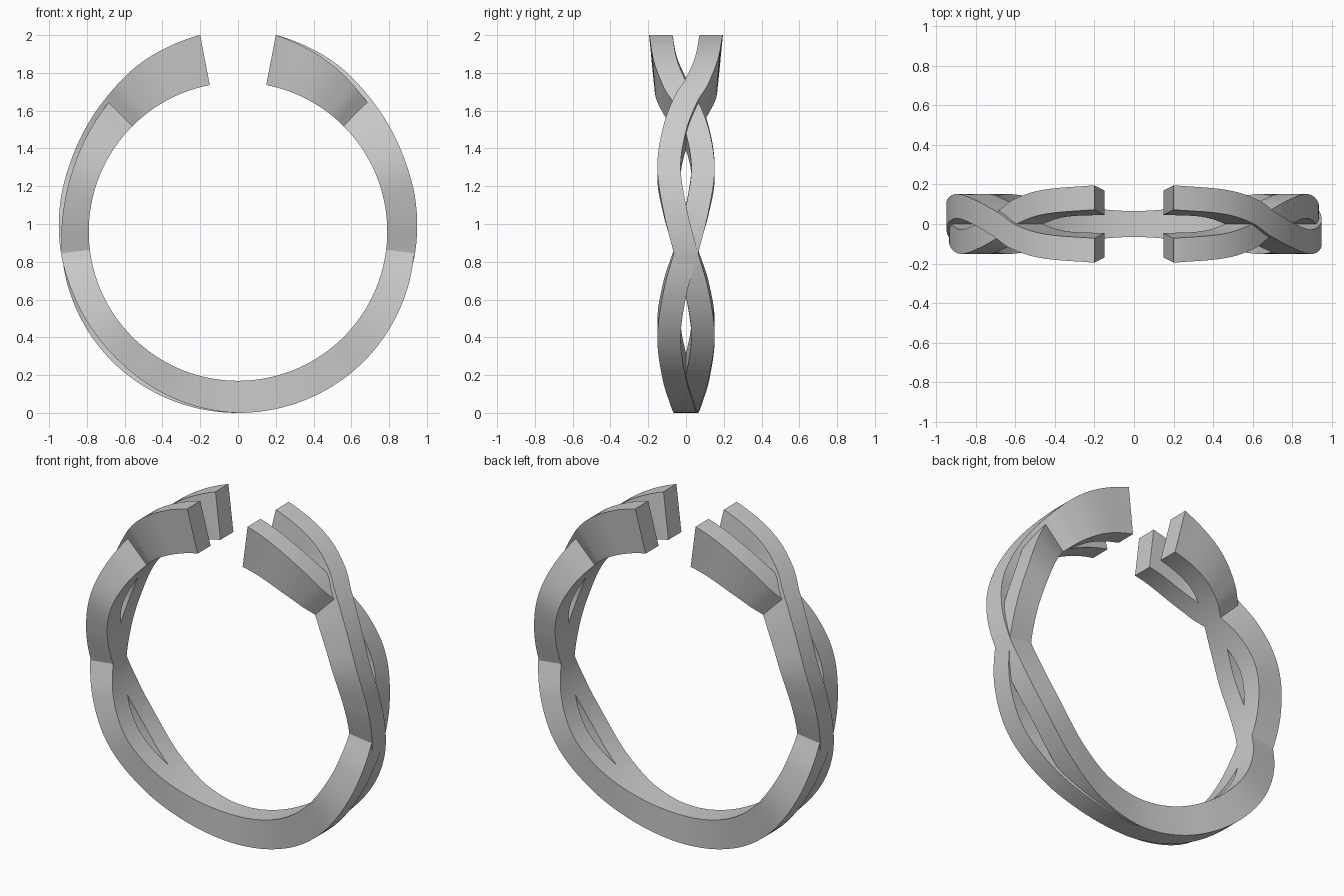
import bpy, bmesh, math

if "Cube" in bpy.data.objects:
    bpy.data.objects.remove(bpy.data.objects["Cube"])

CZ = 0.96          # centre height of the ring
R_IN = 0.79        # inner radius
END = 169.1        # half sweep in degrees, measured from the bottom

# keys: (degrees from bottom, value)
WEAVE = [(-18, .022), (0, .004), (18, .022), (36, .063), (54, .09), (70, .058), (83, 0),
         (97, -.058), (111, -.09), (124, -.06), (135, 0), (142.5, .058),
         (153, .103), (END, .121)]
OUT_RIGHT = [(0, .96), (20, .96), (45, .957), (70, .947), (83, .939), (100, .931),
             (115, .938), (135, .968), (150, 1.012), (END, 1.06)]
OUT_LEFT = [(0, .96), (20, .947), (45, .93), (70, .934), (83, .944), (100, .954),
            (115, .963), (135, .994), (150, 1.03), (END, 1.06)]


def sample(keys, t):
    """Smooth cubic interpolation through the keys."""
    n = len(keys)

    def slope(i):
        a, b = keys[max(i - 1, 0)], keys[min(i + 1, n - 1)]
        return (b[1] - a[1]) / (b[0] - a[0])
    i = 0
    while i < n - 2 and t > keys[i + 1][0]:
        i += 1
    (t0, v0), (t1, v1) = keys[i], keys[i + 1]
    h = t1 - t0
    u = (t - t0) / h
    return ((2*u**3 - 3*u**2 + 1) * v0 + (u**3 - 2*u**2 + u) * h * slope(i)
            + (3*u**2 - 2*u**3) * v1 + (u**3 - u**2) * h * slope(i + 1))


def strand(name, turn, steps=240):
    bm = bmesh.new()
    rings = []
    for k in range(steps + 1):
        phi = -END + 2 * END * k / steps
        a = abs(phi)
        y = -sample(WEAVE, a)
        r_out = sample(OUT_RIGHT if phi > 0 else OUT_LEFT, a)
        # widen where the band runs at a slant
        s = (sample(WEAVE, min(a + 1, END)) - sample(WEAVE, a - 1)) / (math.radians(2) * .88)
        w = .0615 * math.sqrt(1 + s * s)
        # the tips lean outwards
        lean = .013 * max(0, (a - 135) / (END - 135))
        sn, cs = math.sin(math.radians(phi)), math.cos(math.radians(phi))
        ring = []
        for r, yy in ((R_IN, y + lean - w), (r_out, y - lean - w),
                      (r_out, y - lean + w), (R_IN, y + lean + w)):
            ring.append(bm.verts.new((turn * r * sn, turn * yy, CZ - r * cs)))
        rings.append(ring)
    for p, q in zip(rings, rings[1:]):
        for j in range(4):
            m = (j + 1) % 4
            bm.faces.new((p[j], p[m], q[m], q[j]))
    bm.faces.new(rings[0])
    bm.faces.new(rings[-1])
    bmesh.ops.recalc_face_normals(bm, faces=bm.faces)
    mesh = bpy.data.meshes.new(name)
    bm.to_mesh(mesh)
    bm.free()
    ob = bpy.data.objects.new(name, mesh)
    bpy.context.collection.objects.link(ob)
    bpy.ops.object.select_all(action='DESELECT')
    ob.select_set(True)
    bpy.context.view_layer.objects.active = ob
    bpy.ops.object.shade_smooth_by_angle(angle=math.radians(30))


# two woven bands, the second is the first turned half way round z
strand("front_band", 1)
strand("back_band", -1)
